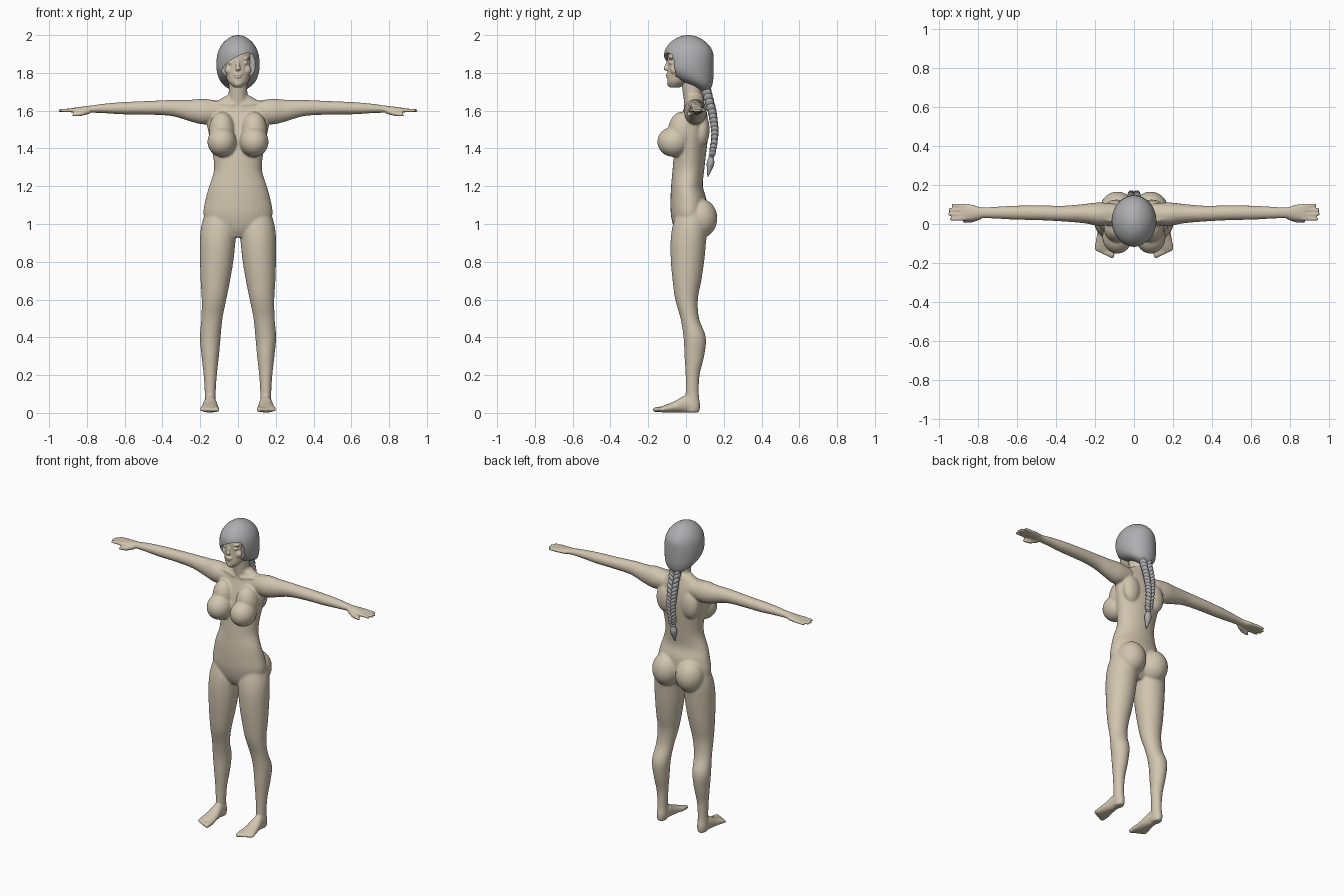
import bpy
import bmesh
import math
from mathutils import Matrix, Vector

if "Cube" in bpy.data.objects:
    bpy.data.objects.remove(bpy.data.objects["Cube"])


def make_material(name, color):
    material = bpy.data.materials.new(name)
    material.use_nodes = True
    material.diffuse_color = color
    material.node_tree.nodes["Principled BSDF"].inputs["Base Color"].default_value = color
    return material


skin = make_material("warm beige", (.64, .56, .43, 1))
grey = make_material("hair grey", (.42, .42, .43, 1))


def spline(sections, steps=4):
    """Catmull-Rom resampling of section tuples."""
    vecs = [Vector(s) for s in sections]
    padded = [vecs[0]] + vecs + [vecs[-1]]
    result = []
    for p, q, r, s in zip(padded, padded[1:], padded[2:], padded[3:]):
        for k in range(steps):
            t = k / steps
            result.append(q + (r - p) * (t / 2)
                          + (p * 2 - q * 5 + r * 4 - s) * (t * t / 2)
                          + (q * 3 - p - r * 3 + s) * (t ** 3 / 2))
    return result + [vecs[-1]]


def loft(bm, axis, sections, side=1, count=32):
    """Closed tube of elliptical sections: position, two centres, two radii."""
    rings = []
    for t, a, b, ra, rb in spline(sections):
        ring = []
        for k in range(count):
            angle = math.tau * k / count
            u, v = a + ra * math.cos(angle), b + rb * math.sin(angle)
            x, y, z = {"x": (t, u, v), "y": (u, t, v), "z": (u, v, t)}[axis]
            ring.append(bm.verts.new((x * side, y, z)))
        rings.append(ring)
    for low, high in zip(rings, rings[1:]):
        for k in range(count):
            n = (k + 1) % count
            bm.faces.new((low[k], low[n], high[n], high[k]))
    bm.faces.new(rings[0])
    bm.faces.new(rings[-1])


def ellipsoid(bm, center, radii, turn=None):
    matrix = Matrix.Translation(center) @ (turn or Matrix()) @ Matrix.Diagonal((*radii, 1))
    bmesh.ops.create_uvsphere(bm, u_segments=24, v_segments=16, radius=1, matrix=matrix)


def rod(bm, start, end, r_start, r_end):
    """Tapered finger-like rod with a round tip."""
    a, b = Vector(start), Vector(end)
    turn = (b - a).to_track_quat("Z", "Y").to_matrix().to_4x4()
    bmesh.ops.create_cone(bm, cap_ends=True, segments=16, radius1=r_start, radius2=r_end,
                          depth=(b - a).length, matrix=Matrix.Translation((a + b) / 2) @ turn)
    ellipsoid(bm, b, (r_end,) * 3)


def finish(name, bm, material):
    bmesh.ops.recalc_face_normals(bm, faces=bm.faces)
    mesh = bpy.data.meshes.new(name)
    bm.to_mesh(mesh)
    bm.free()
    mesh.materials.append(material)
    obj = bpy.data.objects.new(name, mesh)
    bpy.context.collection.objects.link(obj)
    mesh.shade_smooth()
    return obj


def fuse(obj, voxel, rounds):
    """Merge overlapping volumes into one soft skin."""
    remesh = obj.modifiers.new("fuse", "REMESH")
    remesh.mode = "VOXEL"
    remesh.voxel_size = voxel
    remesh.use_smooth_shade = True
    soften = obj.modifiers.new("soften", "SMOOTH")
    soften.factor = .5
    soften.iterations = rounds


# Torso and neck
body = bmesh.new()
loft(body, "z", [
    (.93, 0, .01, .05, .05), (.98, 0, .015, .15, .08), (1.05, 0, .015, .183, .095),
    (1.13, 0, .013, .172, .095), (1.2, 0, .005, .153, .084), (1.28, 0, .012, .128, .084),
    (1.36, 0, .02, .132, .085), (1.45, 0, .03, .15, .085), (1.53, 0, .04, .165, .078),
    (1.6, 0, .047, .165, .062), (1.645, 0, .047, .12, .05), (1.68, 0, .045, .06, .045)])
loft(body, "z", [(1.6, 0, .045, .06, .05), (1.68, 0, .035, .05, .05), (1.8, 0, .02, .05, .053)])

for side in (-1, 1):
    # Chest, hips and shoulder blades
    ellipsoid(body, (.085 * side, -.066, 1.435), (.077, .086, .08))
    ellipsoid(body, (.085 * side, -.02, 1.49), (.07, .075, .105))
    ellipsoid(body, (.085 * side, .074, 1.03), (.09, .092, .105))
    ellipsoid(body, (.09 * side, .085, 1.5), (.06, .04, .09))
    # Collar bone
    rod(body, (.02 * side, -.005, 1.63), (.16 * side, .03, 1.645), .01, .012)

    # Arm and palm
    loft(body, "x", [
        (.1, .05, 1.595, .055, .055), (.18, .05, 1.595, .06, .068), (.25, .053, 1.6, .05, .058),
        (.35, .053, 1.614, .041, .043), (.48, .057, 1.615, .038, .036), (.6, .058, 1.613, .036, .033),
        (.7, .058, 1.612, .031, .026), (.78, .058, 1.608, .028, .019), (.83, .06, 1.604, .041, .017),
        (.88, .06, 1.602, .042, .012)], side)
    # Fingers and thumb
    for root, tip, reach in ((.028, .025, .935), (.049, .05, .945), (.07, .073, .942), (.091, .096, .925)):
        rod(body, (.86 * side, root, 1.603), (reach * side, tip, 1.6), .012, .009)
    rod(body, (.79 * side, .04, 1.6), (.83 * side, .02, 1.585), .018, .014)
    rod(body, (.83 * side, .02, 1.585), (.87 * side, .014, 1.577), .014, .009)

    # Leg
    loft(body, "z", [
        (1.06, .1, .03, .075, .08), (.98, .102, .02, .094, .093), (.9, .108, .012, .094, .094),
        (.8, .113, .008, .088, .088), (.7, .12, .005, .078, .076), (.6, .127, .003, .065, .06),
        (.5, .138, .02, .056, .049), (.4, .147, .046, .055, .059), (.3, .147, .044, .046, .052),
        (.2, .147, .035, .035, .037), (.1, .147, .033, .029, .035), (.04, .147, .036, .031, .039),
        (.003, .147, .036, .026, .034)], side)
    ellipsoid(body, (.133 * side, -.004, .53), (.036, .03, .05))
    # Foot and toes
    loft(body, "y", [
        (.06, .147, .032, .025, .03), (0, .147, .046, .033, .046), (-.06, .148, .032, .043, .03),
        (-.11, .15, .022, .05, .02), (-.135, .15, .017, .046, .014)], side)
    for k in range(5):
        x, size = .113 + .02 * k, .016 - .0015 * k
        rod(body, (x * side, -.11, .022), (x * side, -.163 + .008 * k, .017), size, size * .85)

fuse(finish("body", body, skin), .006, 8)

# Head with facial features
head = bmesh.new()
loft(head, "z", [
    (1.722, 0, -.06, .02, .025), (1.75, 0, -.042, .05, .056), (1.79, 0, -.015, .069, .082),
    (1.84, 0, .01, .079, .106), (1.9, 0, .015, .083, .11), (1.95, 0, .02, .075, .09),
    (1.98, 0, .02, .04, .05)])
ellipsoid(head, (0, -.103, 1.823), (.014, .016, .012))
rod(head, (0, -.09, 1.868), (0, -.106, 1.828), .008, .01)
ellipsoid(head, (0, -.095, 1.79), (.024, .012, .007))
ellipsoid(head, (0, -.094, 1.778), (.02, .011, .007))
ellipsoid(head, (0, -.086, 1.743), (.02, .014, .016))
for side in (-1, 1):
    ellipsoid(head, (.034 * side, -.078, 1.853), (.018, .012, .009))
    ellipsoid(head, (.036 * side, -.078, 1.877), (.028, .013, .007))
    ellipsoid(head, (.045 * side, -.06, 1.815), (.025, .022, .025))
fuse(finish("head", head, skin), .0035, 4)

# Hair cap, cut open around the face below a swept fringe
cap = bmesh.new()
loft(cap, "z", [
    (1.705, 0, .1, .03, .025), (1.73, 0, .085, .07, .052), (1.765, 0, .048, .098, .096),
    (1.81, 0, .022, .112, .124), (1.86, 0, .016, .114, .13), (1.91, 0, .014, .106, .128),
    (1.95, 0, .013, .086, .106), (1.98, 0, .012, .056, .07), (1.995, 0, .012, .028, .034),
    (2, 0, .012, .006, .008)], count=48)
hair = finish("hair", cap, grey)

opening = bmesh.new()
outline = [(-.084, 1.65), (-.09, 1.81), (-.07, 1.842), (-.035, 1.87), (.01, 1.893),
           (.05, 1.907), (.078, 1.9), (.09, 1.865), (.084, 1.65)]
face = opening.faces.new([opening.verts.new((x, -.3, z)) for x, z in outline])
pushed = bmesh.ops.extrude_face_region(opening, geom=[face])["geom"]
for item in pushed:
    if isinstance(item, bmesh.types.BMVert):
        item.co.y = -.055
cutter = finish("face_opening_cutter", opening, grey)
cutter.hide_render = True
cut = hair.modifiers.new("face opening", "BOOLEAN")
cut.operation = "DIFFERENCE"
cut.object = cutter
cut.solver = "EXACT"
graph = bpy.context.evaluated_depsgraph_get()
carved = bpy.data.meshes.new_from_object(hair.evaluated_get(graph))
hair.modifiers.clear()
hair.data = carved
bpy.data.objects.remove(cutter)
bpy.ops.object.select_all(action="DESELECT")
hair.select_set(True)
bpy.context.view_layer.objects.active = hair
bpy.ops.object.shade_smooth_by_angle(angle=math.radians(40))

# Braid of alternating tilted lobes, with a tied tuft
braid = bmesh.new()
path = spline([(1.72, .105), (1.6, .138), (1.49, .153), (1.385, .14)], 5)
for k, (z, y) in enumerate(path):
    taper = 1 - .025 * k
    for side in (-1, 1):
        drop = .012 if side > 0 else 0
        ellipsoid(braid, (.018 * side * taper, y, z - drop),
                  (.018 * taper, .026 * taper, .032 * taper),
                  Matrix.Rotation(side * .6, 4, "Y"))
ellipsoid(braid, (0, .135, 1.36), (.015, .015, .012))
loft(braid, "z", [(1.36, 0, .134, .01, .01), (1.325, 0, .13, .023, .02),
                  (1.29, 0, .125, .015, .014), (1.25, 0, .115, .002, .002)], count=12)
finish("braid", braid, grey)
